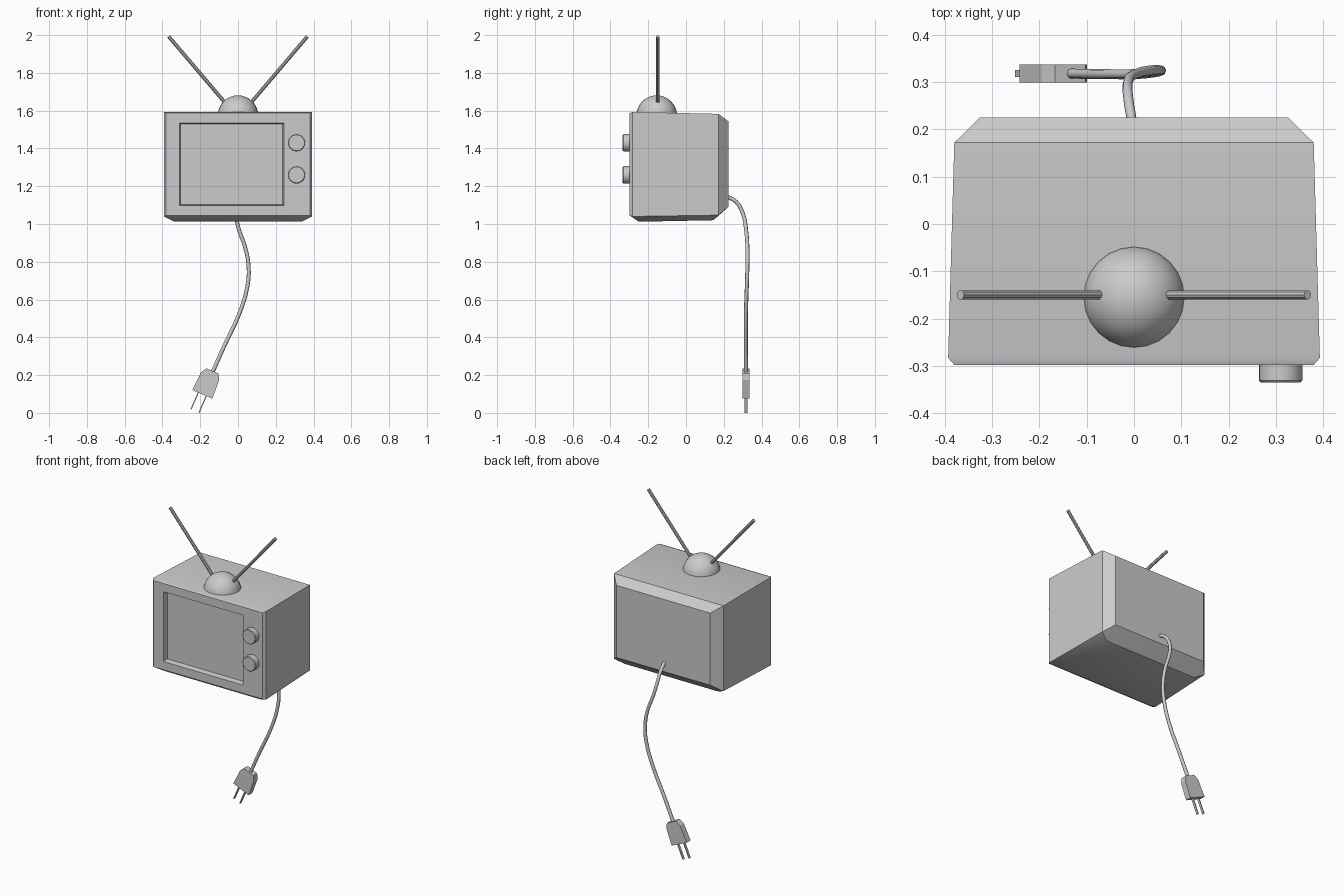
import bpy, bmesh, math
from mathutils import Vector, Matrix

cube = bpy.data.objects.get("Cube")
if cube:
    bpy.data.objects.remove(cube, do_unlink=True)

GREY = (0.6, 0.6, 0.6, 1)
grey = bpy.data.materials.new("grey_plastic")
grey.use_nodes = True
grey.diffuse_color = GREY
grey.node_tree.nodes["Principled BSDF"].inputs["Base Color"].default_value = GREY


def finish(bm, name, angle=35):
    bmesh.ops.recalc_face_normals(bm, faces=bm.faces)
    mesh = bpy.data.meshes.new(name)
    bm.to_mesh(mesh)
    bm.free()
    mesh.materials.append(grey)
    ob = bpy.data.objects.new(name, mesh)
    bpy.context.scene.collection.objects.link(ob)
    bpy.ops.object.select_all(action='DESELECT')
    ob.select_set(True)
    bpy.context.view_layer.objects.active = ob
    bpy.ops.object.shade_smooth_by_angle(angle=math.radians(angle))
    return ob


def rod(name, start, end, radius, sides, bevel=0):
    start, end = Vector(start), Vector(end)
    axis = end - start
    bm = bmesh.new()
    place = Matrix.Translation((start + end) / 2) @ axis.to_track_quat('Z', 'Y').to_matrix().to_4x4()
    bmesh.ops.create_cone(bm, cap_ends=True, segments=sides, radius1=radius,
                          radius2=radius, depth=axis.length, matrix=place)
    if bevel:
        rim = [e for f in bm.faces if len(f.verts) == sides
               and f.normal.dot(axis) > 0 for e in f.edges]
        bmesh.ops.bevel(bm, geom=rim, offset=bevel, segments=1, affect='EDGES')
    return finish(bm, name)


# Cabinet: hull of mirrored corners, chamfered at back and underside
corners = [(0.38, -0.298, 1.045), (0.38, -0.298, 1.587),
           (0.393, -0.283, 1.04), (0.393, -0.283, 1.593),
           (0.38, 0.172, 1.047), (0.38, 0.172, 1.583),
           (0.326, 0.225, 1.09), (0.326, 0.225, 1.543),
           (0.335, -0.25, 1.012), (0.325, 0.145, 1.02)]
bm = bmesh.new()
for x, y, z in corners:
    for side in (-1, 1):
        bm.verts.new((side * x, y, z))
bmesh.ops.convex_hull(bm, input=bm.verts)
bmesh.ops.dissolve_limit(bm, angle_limit=math.radians(2), verts=bm.verts, edges=bm.edges)

# Screen: cut the front face and sink the middle piece
for co, no in (((-0.31, 0, 0), (1, 0, 0)), ((0.243, 0, 0), (1, 0, 0)),
               ((0, 0, 1.097), (0, 0, 1)), ((0, 0, 1.535), (0, 0, 1))):
    front = [f for f in bm.faces if f.normal.y < -0.99]
    edges = list({e for f in front for e in f.edges})
    verts = list({v for f in front for v in f.verts})
    bmesh.ops.bisect_plane(bm, geom=front + edges + verts, plane_co=co, plane_no=no)
screen = min((f for f in bm.faces if f.normal.y < -0.99),
             key=lambda f: (f.calc_center_median() - Vector((-0.034, -0.3, 1.316))).length)
bmesh.ops.inset_individual(bm, faces=[screen], thickness=0.009, depth=-0.03)
finish(bm, "cabinet")

# Control knobs
for name, z in (("upper_knob", 1.43), ("lower_knob", 1.26)):
    rod(name, (0.31, -0.29, z), (0.31, -0.335, z), 0.046, 24, 0.004)

# Antenna dome
bm = bmesh.new()
bmesh.ops.create_uvsphere(bm, u_segments=24, v_segments=16, radius=0.108,
                          matrix=Matrix.Translation((0, -0.155, 1.573)))
bmesh.ops.bisect_plane(bm, geom=bm.verts[:] + bm.edges[:] + bm.faces[:],
                       plane_co=(0, 0, 1.58), plane_no=(0, 0, 1), clear_inner=True)
finish(bm, "antenna_dome")

# Antenna rods
for name, s in (("left_antenna", 1), ("right_antenna", -1)):
    rod(name, (s * 0.065, -0.15, 1.638), (s * 0.367, -0.15, 1.993), 0.0098, 10)

# Power cord
path = [(-0.003, 0.21, 1.148), (-0.012, 0.265, 1.118), (-0.012, 0.303, 1.05),
        (0.005, 0.318, 0.97), (0.037, 0.325, 0.88), (0.056, 0.325, 0.78),
        (0.05, 0.322, 0.67), (0.005, 0.317, 0.52), (-0.07, 0.317, 0.36),
        (-0.137, 0.318, 0.21)]
curve = bpy.data.curves.new("power_cord", 'CURVE')
curve.dimensions = '3D'
curve.bevel_depth = 0.0105
curve.bevel_resolution = 2
curve.resolution_u = 3
curve.use_fill_caps = True
spline = curve.splines.new('BEZIER')
spline.bezier_points.add(len(path) - 1)
for point, co in zip(spline.bezier_points, path):
    point.co = co
    point.handle_left_type = point.handle_right_type = 'AUTO'
curve.materials.append(grey)
cord = bpy.data.objects.new("power_cord", curve)
bpy.context.scene.collection.objects.link(cord)

# Plug frame: local x across, local y thickness, local z down the cord
down = Vector((-0.4, 0, -0.917)).normalized()
across = Vector((0.917, 0, -0.4)).normalized()
frame = Matrix((across, Vector((0, 1, 0)), down)).transposed().to_4x4()
frame.translation = (-0.135, 0.318, 0.222)


# Plug body: tapered outline given thickness
half = [(0.035, 0), (0.052, 0.03), (0.058, 0.135)]
outline = half + [(-u, v) for u, v in reversed(half)]
bm = bmesh.new()
face = bm.faces.new([bm.verts.new((u, -0.019, v)) for u, v in outline])
ext = bmesh.ops.extrude_face_region(bm, geom=[face])
bmesh.ops.translate(bm, vec=(0, 0.038, 0),
                    verts=[g for g in ext["geom"] if isinstance(g, bmesh.types.BMVert)])
bmesh.ops.transform(bm, matrix=frame, verts=bm.verts)
finish(bm, "plug", 25)

# Plug prongs
for name, u in (("left_prong", 0.023), ("right_prong", -0.023)):
    bm = bmesh.new()
    bmesh.ops.create_cube(bm, size=1)
    bmesh.ops.transform(bm, verts=bm.verts, matrix=frame @ Matrix.Translation((u, 0, 0.18))
                        @ Matrix.Diagonal((0.006, 0.015, 0.102, 1)))
    finish(bm, name)
